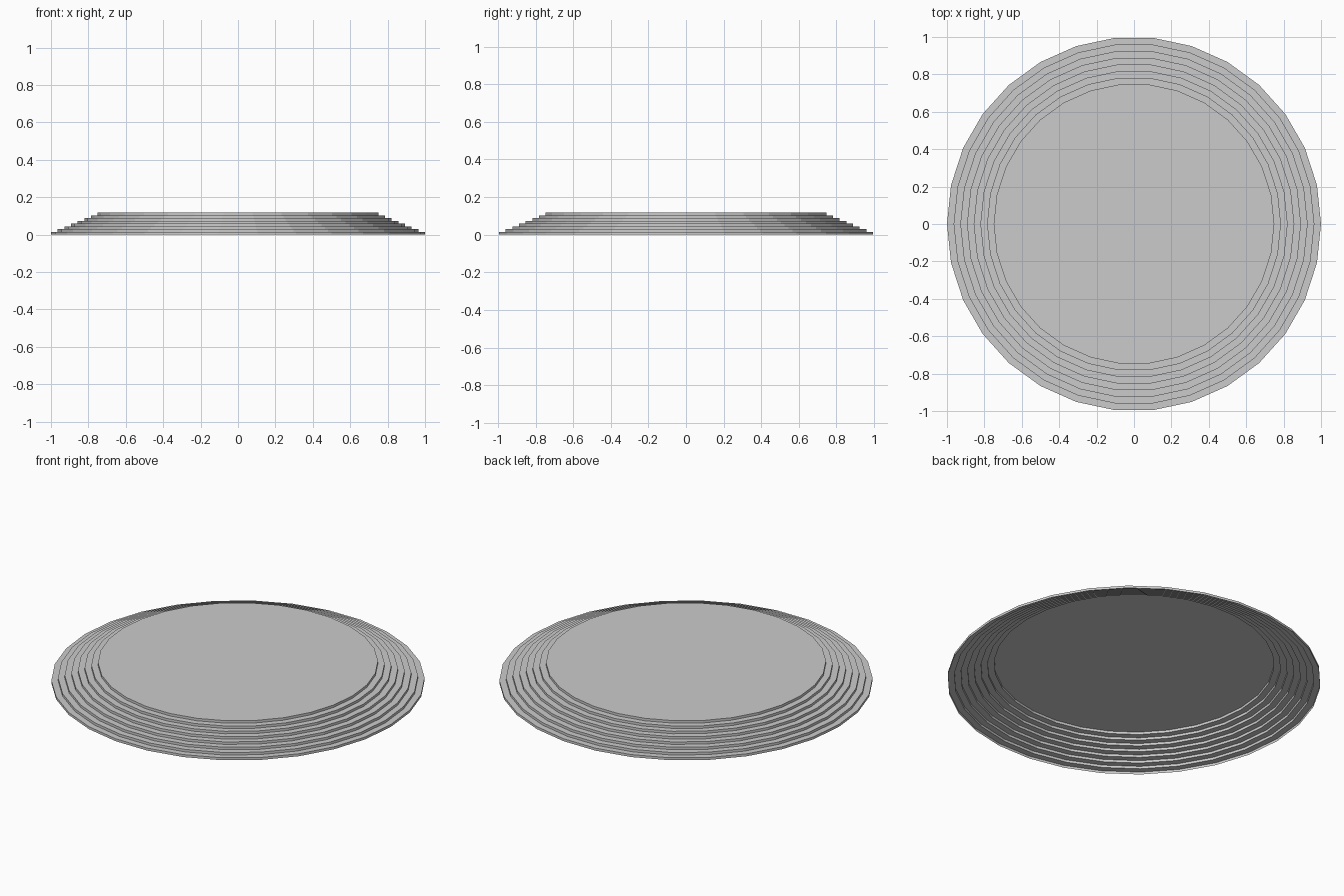
import bpy, bmesh, math

if "Cube" in bpy.data.objects:
    bpy.data.objects.remove(bpy.data.objects["Cube"])

SIDES = 30      # low-poly outline
STEPS = 8
STEP_H = 0.0147
R_OUT, R_TOP = 1.0, 0.75

bm = bmesh.new()


def ring(r, z):
    return [bm.verts.new((r * math.cos(2 * math.pi * i / SIDES),
                          r * math.sin(2 * math.pi * i / SIDES), z))
            for i in range(SIDES)]


def bridge(a, b):
    for i in range(SIDES):
        j = (i + 1) % SIDES
        bm.faces.new((a[i], a[j], b[j], b[i]))


# Stepped shell, open underneath: a riser then a tread for every step
prev = None
for k in range(STEPS):
    r = R_OUT + (R_TOP - R_OUT) * k / (STEPS - 1)
    low, high = ring(r, k * STEP_H), ring(r, (k + 1) * STEP_H)
    if prev:
        bridge(prev, low)
    bridge(low, high)
    prev = high

# Flat top platform
bm.faces.new(prev)

mesh = bpy.data.meshes.new("stepped_platform")
bm.to_mesh(mesh)
bm.free()
platform = bpy.data.objects.new("stepped_platform", mesh)
bpy.context.collection.objects.link(platform)
